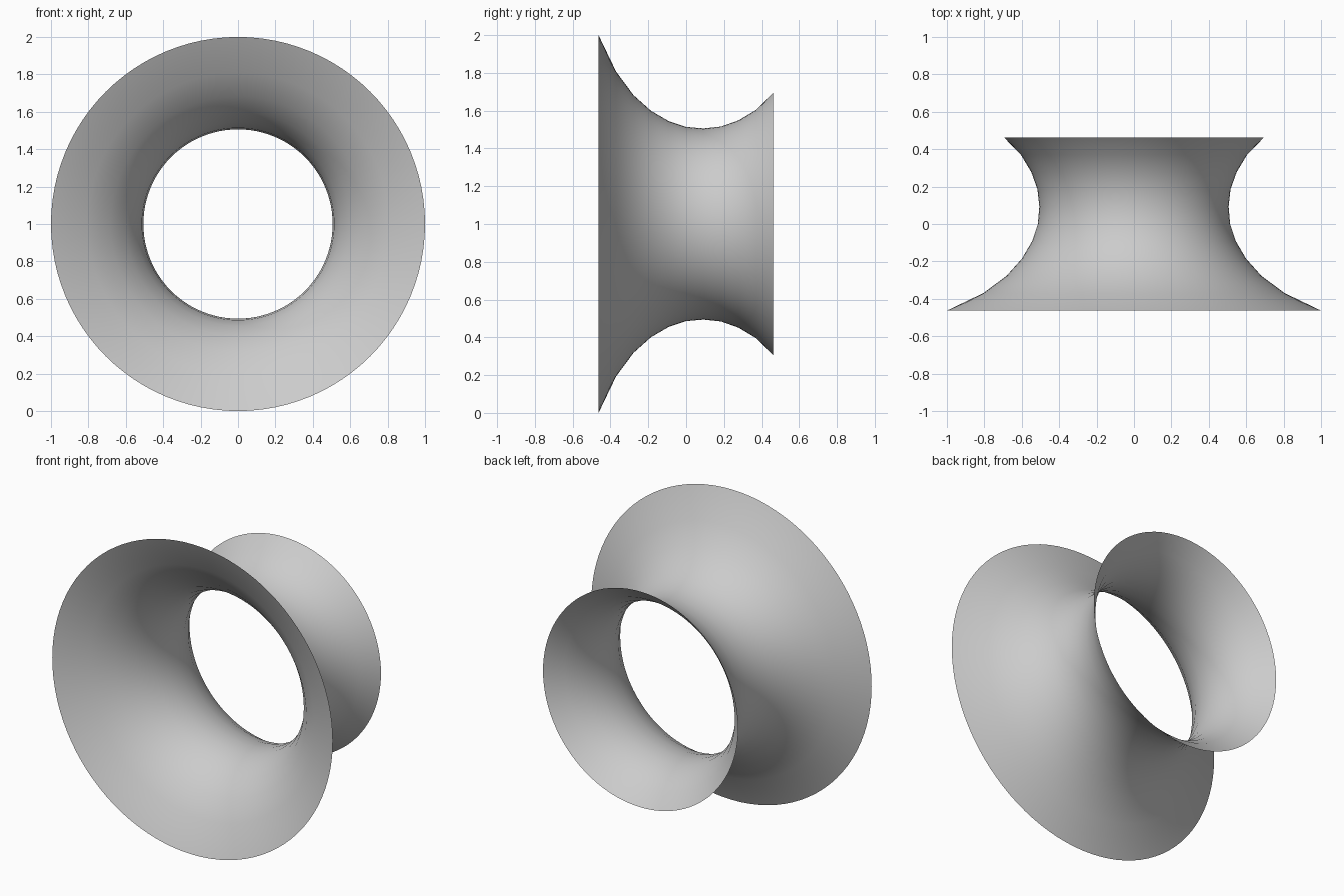
import bpy
import bmesh
from math import pi
from mathutils import Vector

cube = bpy.data.objects.get("Cube")
if cube:
    bpy.data.objects.remove(cube, do_unlink=True)

SIDES = 96
HALF_DEPTH = 0.463
# Radii at evenly spaced stations from the wide front rim to the back rim
RADII = [1.0, 0.807, 0.682, 0.599, 0.545, 0.514,
         0.506, 0.516, 0.549, 0.605, 0.695]

# Plain grey surface
grey = bpy.data.materials.new("plain grey")
grey.use_nodes = True
colour = (0.6, 0.6, 0.6, 1.0)
grey.diffuse_color = colour
grey.node_tree.nodes["Principled BSDF"].inputs["Base Color"].default_value = colour

# Open flared tube: the waisted profile turned about the y axis
bm = bmesh.new()
step = 2 * HALF_DEPTH / (len(RADII) - 1)
profile = [bm.verts.new((0, -HALF_DEPTH + i * step, 1 + r))
           for i, r in enumerate(RADII)]
edges = [bm.edges.new(pair) for pair in zip(profile, profile[1:])]
bmesh.ops.spin(bm, geom=profile + edges, cent=(0, 0, 1), axis=(0, 1, 0),
               angle=2 * pi, steps=SIDES, use_merge=False)
bmesh.ops.remove_doubles(bm, verts=bm.verts, dist=0.0001)

# Face normals point away from the axis
bm.normal_update()
for face in bm.faces:
    if face.normal.dot(face.calc_center_median() * Vector((1, 0, 1)) - Vector((0, 0, 1))) < 0:
        face.normal_flip()
    face.smooth = True

mesh = bpy.data.meshes.new("flared_tube")
bm.to_mesh(mesh)
bm.free()
mesh.materials.append(grey)
tube = bpy.data.objects.new("flared_tube", mesh)
bpy.context.collection.objects.link(tube)
